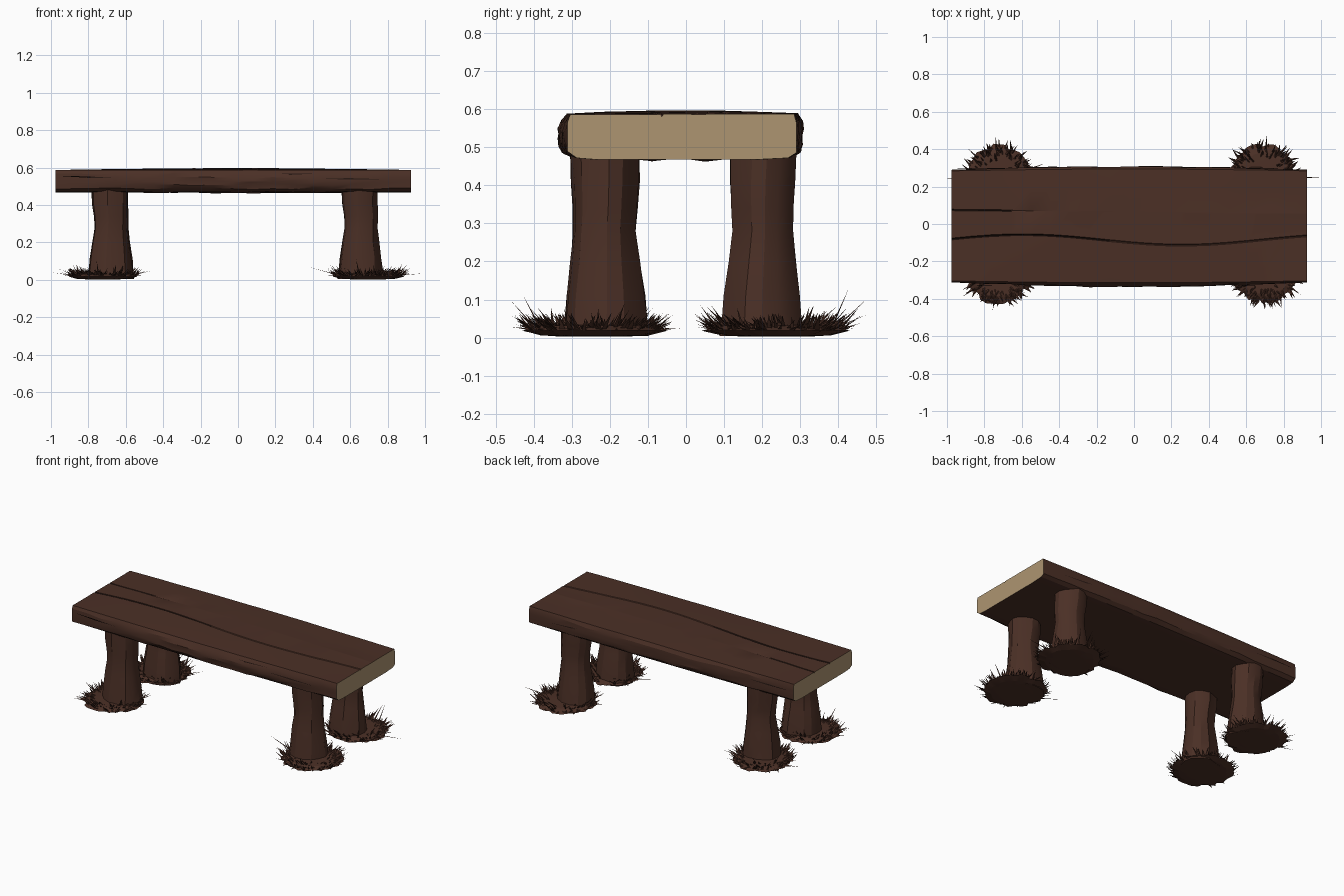
import bpy, bmesh, math, random
from mathutils import Vector

rng = random.Random(7)
cube = bpy.data.objects.get("Cube")
if cube:
    bpy.data.objects.remove(cube, do_unlink=True)


def material(name, rgb):
    m = bpy.data.materials.new(name)
    m.use_nodes = True
    m.diffuse_color = (*rgb, 1)
    node = next(n for n in m.node_tree.nodes if n.type == 'BSDF_PRINCIPLED')
    node.inputs["Base Color"].default_value = (*rgb, 1)
    node.inputs["Roughness"].default_value = 0.9
    return m


BARK = material("dark_brown_bark", (0.07, 0.029, 0.019))
CUT = material("pale_cut_wood", (0.42, 0.30, 0.165))
CRACK = material("blackish_crack", (0.022, 0.010, 0.007))


def finish(name, bm, mats, angle=30):
    bmesh.ops.recalc_face_normals(bm, faces=bm.faces[:])
    me = bpy.data.meshes.new(name)
    bm.to_mesh(me)
    bm.free()
    for m in mats:
        me.materials.append(m)
    ob = bpy.data.objects.new(name, me)
    bpy.context.scene.collection.objects.link(ob)
    me.shade_smooth()
    me.set_sharp_from_angle(angle=math.radians(angle))
    return ob


def loft(bm, sections):
    """Skin closed sections; returns rows of faces and the two caps."""
    rings = [[bm.verts.new(p) for p in s] for s in sections]
    n = len(rings[0])
    rows = [[bm.faces.new((a[i], a[(i + 1) % n], b[(i + 1) % n], b[i]))
             for i in range(n)] for a, b in zip(rings, rings[1:])]
    return rows, [bm.faces.new(rings[0]), bm.faces.new(rings[-1])]


def jit(a):
    return rng.uniform(-a, a)


# Plank: rough cross-section carried along the length, with split grooves
X0, X1, STATIONS = -0.975, 0.925, 18


def plank_section(t):
    x = X0 + (X1 - X0) * t
    swell = math.sin(math.pi * t)
    groove_a = -0.085 + 0.028 * math.cos(t * 7 - 1.4)
    depth_a = 0.004 + 0.007 * max(0, math.cos(t * 6 - 1.0))
    depth_b = 0.007 * max(0, 1 - t * 3.5)
    front = -0.312 - 0.010 * swell
    back = 0.290 + 0.010 * swell

    def top(y):
        return 0.587 + 0.010 * swell * (1 - (y / 0.34) ** 2) + jit(0.0008)

    pts, cracks = [], []

    def groove(y, depth, w):
        pts.append((y - w, top(y)))
        if depth > 0.004:
            cracks.extend((len(pts) - 1, len(pts)))
        pts.append((y, top(y) - depth))
        pts.append((y + w, top(y)))

    pts.append((front + 0.008, top(front)))
    pts.append((-0.22, top(-0.22)))
    groove(groove_a, depth_a, 0.005)
    groove(0.075 - 0.02 * t, depth_b, 0.004)
    pts.append((0.19, top(0.19)))
    pts.append((back - 0.006, top(back)))
    # back edge, downwards, then underside, then front edge upwards
    for z, out in ((0.567, 0.004), (0.545, 0.008), (0.53, 0.008), (0.51, 0.006), (0.49, 0)):
        pts.append((back + out * swell + jit(0.005) * swell, z + jit(0.005)))
    pts.append((back - 0.022, 0.472))
    for k in range(7):
        y = 0.2 - k * 0.072
        ridge = 0.006 if k % 2 else -0.003
        pts.append((y + jit(0.012), 0.468 + ridge * swell + jit(0.003) * swell))
    pts.append((front + 0.025, 0.472))
    for z, out in ((0.488, 0), (0.508, 0.008), (0.526, 0.013), (0.545, 0.013), (0.566, 0.006)):
        pts.append((front - out * swell + jit(0.006) * swell, z + jit(0.005)))
    return [(x, y, z) for y, z in pts], cracks


bm = bmesh.new()
built = [plank_section(i / STATIONS) for i in range(STATIONS + 1)]
rows, caps = loft(bm, [s for s, _ in built])
for row, (_, cracks) in zip(rows, built):
    for i in cracks:
        row[i].material_index = 2
for cap in caps:
    cap.material_index = 1
finish("seat_plank", bm, [BARK, CUT, CRACK], 20)


# Thin splits on the long edges and legs: flat tapered slivers
def sliver(bm, a, b, width, normal):
    a, b, normal = Vector(a), Vector(b), Vector(normal)
    side = (b - a).cross(normal).normalized() * width
    mid = (a + b) / 2 + normal * 0.002
    bm.faces.new([bm.verts.new(p) for p in (a, mid + side, b, mid - side)])


bm = bmesh.new()
for x, z, length in ((-0.8, 0.55, 0.3), (-0.35, 0.53, 0.35), (0.25, 0.56, 0.4), (0.6, 0.535, 0.35)):
    for s, y in ((-1, -0.338), (1, 0.31)):
        sliver(bm, (x - length / 2, y + s * -0.012, z + jit(0.01)),
               (x + length / 2, y + s * -0.012, z + jit(0.01)), 0.004, (0, s, 0))
finish("edge_splits", bm, [CRACK])

# Legs: tapering logs, waisted above a flared foot
SIDES = 14
# height, sideways shift, forward shift, radius
LEG_RINGS = ((0.004, 0, 0, 0.108), (0.05, 0, 0, 0.104), (0.11, 0, 0, 0.099),
             (0.20, 0, 0.002, 0.088), (0.28, 0.002, 0.004, 0.079), (0.34, 0.002, 0.002, 0.081),
             (0.41, -0.004, 0.002, 0.085), (0.49, -0.006, 0.004, 0.086))
LEGS = {"front_right_leg": (-0.682, -0.21, -1), "front_left_leg": (0.655, -0.21, -1),
        "back_right_leg": (-0.682, 0.198, 1), "back_left_leg": (0.655, 0.198, 1)}
for name, (cx, cy, side) in LEGS.items():
    bm = bmesh.new()
    lump = [jit(0.045) for _ in range(SIDES)]
    notch = rng.randrange(SIDES)
    sections = []
    for z, dx, dy, r in LEG_RINGS:
        ring = []
        for i in range(SIDES):
            a = 2 * math.pi * (i + 0.6 * z) / SIDES
            rr = r * (1.02 + lump[i] + jit(0.02) - (0.07 if i == notch else 0))
            ring.append((cx + dx + 1.12 * rr * math.cos(a), cy + side * dy + rr * math.sin(a), z))
        sections.append(ring)
    loft(bm, sections)
    finish(name, bm, [BARK], 24)


# Grass tufts: shallow ragged mat covered with outward-leaning blades
def blade(bm, root, tip, width):
    root, tip = Vector(root), Vector(tip)
    d = tip - root
    side = d.cross(Vector((0, 0, 1))).normalized() * width
    up = side.cross(d).normalized() * width * 0.6
    a, b, c = (bm.verts.new(p) for p in (root - side, root + side, root + up))
    t = bm.verts.new(tip)
    for f in ((a, b, t), (b, c, t), (c, a, t), (a, c, b)):
        bm.faces.new(f)


TUFTS = {"front_right_grass": (-0.725, -0.245), "front_left_grass": (0.70, -0.24),
         "back_right_grass": (-0.72, 0.235), "back_left_grass": (0.69, 0.24)}
# stray long blades: heading in degrees, reach, tip height
STRAYS = {"front_right_grass": ((5, 0.27, 0.05), (170, 0.24, 0.06), (262, 0.22, 0.10)),
          "front_left_grass": ((175, 0.33, 0.07), (20, 0.23, 0.09), (250, 0.2, 0.11)),
          "back_right_grass": ((178, 0.28, 0.04), (95, 0.24, 0.06), (20, 0.26, 0.05)),
          "back_left_grass": ((2, 0.31, 0.035), (85, 0.24, 0.105), (70, 0.2, 0.13))}
for name, (cx, cy) in TUFTS.items():
    bm = bmesh.new()
    n = 36
    sections = []
    for r, z, rag in ((0.09, 0.003, 0), (0.14, 0.006, 0.006), (0.18, 0.018, 0.018),
                      (0.14, 0.032, 0.006), (0.06, 0.036, 0)):
        sections.append([(cx + (r + jit(rag)) * math.cos(2 * math.pi * i / n),
                          cy + (r + jit(rag)) * math.sin(2 * math.pi * i / n), z)
                         for i in range(n)])
    loft(bm, sections)
    for k in range(260):
        a = rng.uniform(0, 2 * math.pi)
        r = rng.uniform(0.09, 0.175)
        lean = a + jit(0.55)
        reach = rng.uniform(0.025, 0.065)
        lift = rng.uniform(0.0, 0.045) + (0.02 if k % 9 == 0 else 0)
        root = (cx + r * math.cos(a), cy + r * math.sin(a), 0.018)
        tip = (root[0] + reach * math.cos(lean), root[1] + reach * math.sin(lean), 0.022 + lift)
        blade(bm, root, tip, rng.uniform(0.005, 0.011))
    for deg, reach, h in STRAYS[name]:
        c, s = math.cos(math.radians(deg)), math.sin(math.radians(deg))
        blade(bm, (cx + 0.15 * c, cy + 0.15 * s, 0.02), (cx + reach * c, cy + reach * s, h), 0.006)
    finish(name, bm, [BARK], 10)
